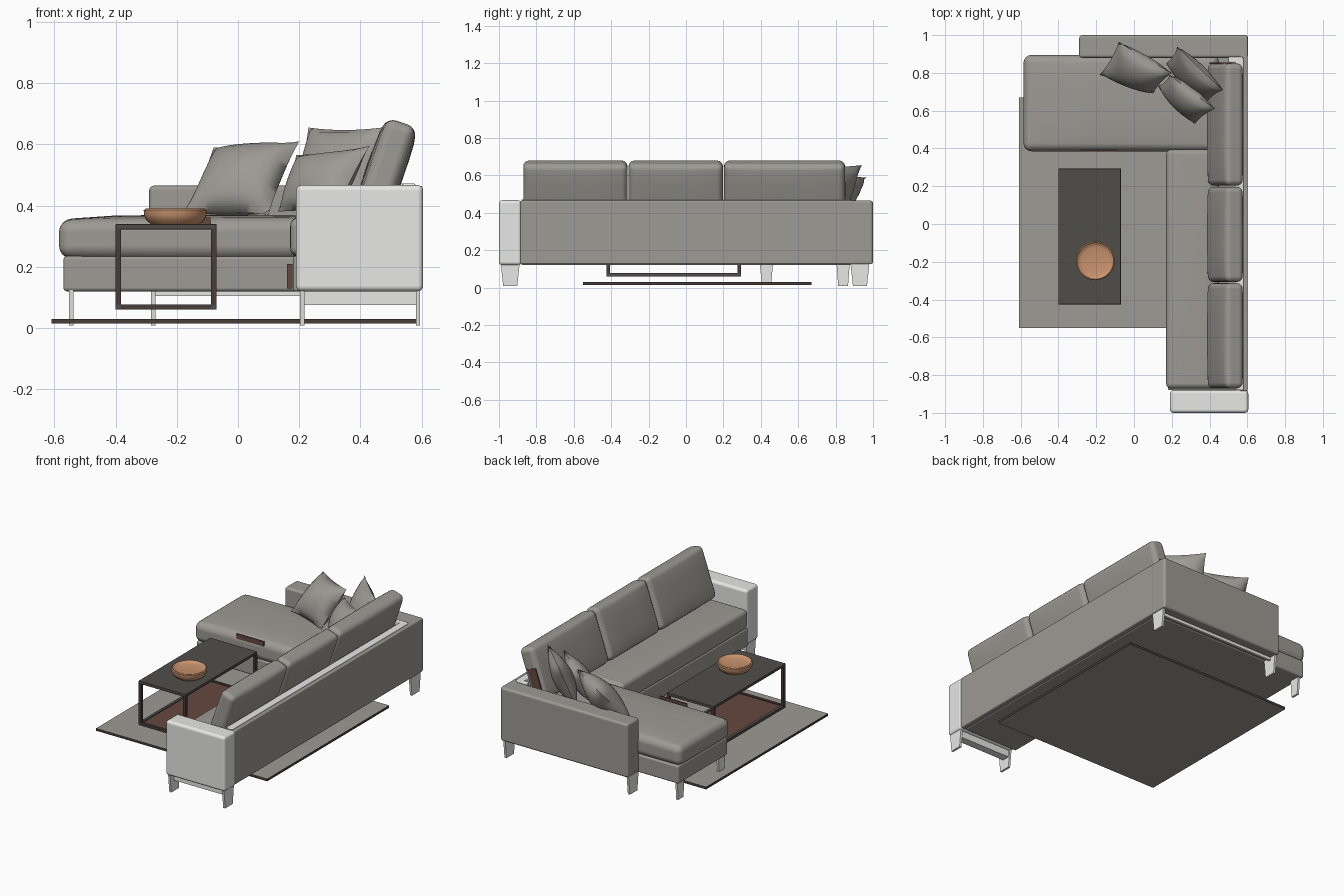
import bpy, bmesh, math
from mathutils import Vector, Matrix

if "Cube" in bpy.data.objects:
    bpy.data.objects.remove(bpy.data.objects["Cube"], do_unlink=True)


def material(name, r, g, b):
    m = bpy.data.materials.new(name)
    m.diffuse_color = (r, g, b, 1)
    m.use_nodes = True
    bsdf = m.node_tree.nodes["Principled BSDF"]
    bsdf.inputs["Base Color"].default_value = (r, g, b, 1)
    bsdf.inputs["Roughness"].default_value = 0.8
    return m


FABRIC = material("grey fabric", 0.34, 0.325, 0.295)
PALE = material("pale fabric", 0.8, 0.8, 0.79)
DARK = material("dark wood", 0.08, 0.076, 0.068)
BROWN = material("brown wood", 0.13, 0.065, 0.05)
CLAY = material("clay", 0.58, 0.29, 0.155)
EDGE = material("dark brown", 0.065, 0.047, 0.042)


def finish(name, bm, mat):
    bmesh.ops.recalc_face_normals(bm, faces=bm.faces[:])
    mesh = bpy.data.meshes.new(name)
    bm.to_mesh(mesh)
    bm.free()
    mesh.materials.append(mat)
    ob = bpy.data.objects.new(name, mesh)
    bpy.context.scene.collection.objects.link(ob)
    return ob


def smooth(ob, angle):
    bpy.ops.object.select_all(action="DESELECT")
    ob.select_set(True)
    bpy.context.view_layer.objects.active = ob
    bpy.ops.object.shade_smooth_by_angle(angle=math.radians(angle))


def box(name, x, y, z, mat, bevel=0.0, bulge=0.0, axis=2, lean=0.0):
    """Box from its extents, with optional rounding, swollen faces and lean."""
    spans = (x, y, z)
    size = Vector([b - a for a, b in spans])
    centre = Vector([(a + b) / 2 for a, b in spans])
    bm = bmesh.new()
    bmesh.ops.create_cube(bm, size=1)
    if bulge:
        across = [e for e in bm.edges
                  if abs(e.verts[0].co[axis] - e.verts[1].co[axis]) < 0.5]
        bmesh.ops.subdivide_edges(bm, edges=across, cuts=5, use_grid_fill=True)
    for v in bm.verts:
        u = [2 * c for c in v.co]
        crown = u[axis] * bulge
        for i in range(3):
            if i != axis:
                crown *= 1 - u[i] ** 4
        v.co = Vector([v.co[i] * size[i] for i in range(3)])
        v.co[axis] += crown
    turn = Matrix.Translation(centre) @ Matrix.Rotation(lean, 4, "Y")
    bmesh.ops.transform(bm, matrix=turn, verts=bm.verts[:])
    ob = finish(name, bm, mat)
    if bevel:
        ob.data.shade_smooth()
        mod = ob.modifiers.new("rounding", "BEVEL")
        mod.width = bevel
        mod.segments = 4
        mod.limit_method = "ANGLE"
        mod.angle_limit = math.radians(50)
        mod.harden_normals = True
    return ob


def pillow(name, corners, thick=0.08, n=14):
    """Puffed pillow stretched between bottom-left, bottom-right, top-right, top-left."""
    a, b, c, d = [Vector(p) for p in corners]
    normal = (b - a).cross(d - a).normalized()
    bm = bmesh.new()
    for side in (-1, 1):
        rows = []
        for j in range(n + 1):
            row = []
            for i in range(n + 1):
                u, v = 2 * i / n - 1, 2 * j / n - 1
                # edges pinch inward between the pointed corners
                s = (u * (1 - 0.06 * (1 - v * v)) + 1) / 2
                t = (v * (1 - 0.06 * (1 - u * u)) + 1) / 2
                p = a.lerp(b, s).lerp(d.lerp(c, s), t)
                puff = ((1 - u * u) * (1 - v * v)) ** 0.55
                row.append(bm.verts.new(p + normal * side * thick * puff))
            rows.append(row)
        for j in range(n):
            for i in range(n):
                bm.faces.new((rows[j][i], rows[j][i + 1], rows[j + 1][i + 1], rows[j + 1][i]))
    bmesh.ops.remove_doubles(bm, verts=bm.verts[:], dist=0.0005)
    smooth(finish(name, bm, FABRIC), 60)


def lathe(name, profile, at, mat, steps=40):
    bm = bmesh.new()
    verts = [bm.verts.new((r, 0, z)) for r, z in profile]
    edges = [bm.edges.new(pair) for pair in zip(verts, verts[1:])]
    bmesh.ops.spin(bm, geom=verts + edges, cent=(0, 0, 0), axis=(0, 0, 1),
                   angle=2 * math.pi, steps=steps)
    bmesh.ops.remove_doubles(bm, verts=bm.verts[:], dist=0.0005)
    bmesh.ops.translate(bm, vec=at, verts=bm.verts[:])
    smooth(finish(name, bm, mat), 40)


# Rug: grey on both faces, dark around the edge
rug = box("rug", (-0.61, 0.59), (-0.55, 0.67), (0.015, 0.03), FABRIC)
rug.data.materials.append(EDGE)
for f in rug.data.polygons:
    f.material_index = 0 if abs(f.normal.z) > 0.5 else 1

# Sofa frame
box("seat_base", (0.18, 0.57), (-0.88, 0.89), (0.12, 0.235), FABRIC, 0.008)
box("chaise_base", (-0.57, 0.2), (0.395, 0.89), (0.12, 0.235), FABRIC, 0.012)
box("back_panel", (0.56, 0.602), (-0.885, 0.995), (0.125, 0.465), FABRIC, 0.008)
box("back_lining", (0.535, 0.58), (-0.88, 0.88), (0.23, 0.472), PALE, 0.006)
box("corner_lining", (0.5, 0.575), (0.855, 0.885), (0.23, 0.472), PALE, 0.006)
box("front_arm", (0.19, 0.605), (-1.0, -0.88), (0.12, 0.467), PALE, 0.018)
box("rear_arm", (-0.29, 0.603), (0.88, 1.0), (0.125, 0.465), FABRIC, 0.015)

# Seat cushions
box("seat_cushion", (0.17, 0.45), (-0.872, 0.395), (0.235, 0.36), FABRIC, 0.028, 0.01)
box("chaise_cushion", (-0.585, 0.45), (0.385, 0.895), (0.228, 0.355), FABRIC, 0.042, 0.015)

# Leaning back cushions, with a brown patch on the corner end
LEAN = math.radians(19)
for i, (y0, y1) in enumerate(((-0.87, -0.313), (-0.307, 0.197), (0.203, 0.85))):
    box(f"back_cushion_{i + 1}", (0.433, 0.533), (y0, y1), (0.355, 0.68), FABRIC,
        0.03, 0.012, axis=0, lean=LEAN)
box("cushion_end_patch", (0.428, 0.488), (0.846, 0.854), (0.38, 0.56), BROWN, lean=LEAN)

# Small brown patches on the chaise front
box("chaise_cushion_patch", (-0.28, -0.09), (0.384, 0.392), (0.33, 0.362), BROWN)
box("chaise_base_patch", (0.16, 0.178), (0.389, 0.396), (0.13, 0.21), BROWN)

# Loose pillows
pillow("pillow_left", ((-0.18, 0.79, 0.375), (0.1, 0.69, 0.37),
                       (0.2, 0.8, 0.61), (-0.08, 0.965, 0.59)))
pillow("pillow_front", ((0.13, 0.73, 0.38), (0.32, 0.53, 0.375),
                        (0.43, 0.61, 0.595), (0.19, 0.79, 0.565)), 0.062)
pillow("pillow_back", ((0.17, 0.85, 0.39), (0.38, 0.64, 0.39),
                       (0.47, 0.71, 0.655), (0.23, 0.94, 0.655)), 0.06)

# Flat plate legs, narrowing toward the floor
LEGS = {
    "front_arm_leg_right": (0.21, -0.94), "front_arm_leg_left": (0.588, -0.94),
    "rear_arm_leg_left": (0.588, 0.93), "rear_arm_leg_right": (-0.277, 0.93),
    "chaise_leg_front": (-0.545, 0.43), "chaise_leg_rear": (-0.545, 0.84),
}
for name, (x, y) in LEGS.items():
    w = 0.035 if name.startswith("chaise") else 0.05
    foot = 0.03 if name == "chaise_leg_front" else 0.008
    leg = box(name, (x - 0.007, x + 0.007), (y - w, y + w), (foot, 0.125), PALE)
    for v in leg.data.vertices:
        if v.co.z < 0.1:
            v.co.y = y + (v.co.y - y) * 0.75
box("front_arm_rail", (0.21, 0.588), (-0.95, -0.9), (0.075, 0.122), PALE)
box("rear_arm_rail", (-0.277, 0.588), (0.925, 0.94), (0.105, 0.127), PALE)

# Coffee table: top, two end frames, long rails and lower shelf
X0, X1, Y0, Y1, T = -0.4, -0.07, -0.425, 0.293, 0.018
box("table_top", (X0, X1), (Y0, Y1), (0.322, 0.34), DARK, 0.003)
for side, x in (("right", X0), ("left", X1 - T)):
    box(f"table_rail_{side}", (x, x + T), (Y0, Y1), (0.06, 0.077), DARK)
    for end, y in (("front", Y0), ("rear", Y1 - T)):
        box(f"table_leg_{end}_{side}", (x, x + T), (y, y + T), (0.06, 0.323), EDGE)
for end, y in (("front", Y0), ("rear", Y1 - T)):
    box(f"table_rail_{end}", (X0 + T, X1 - T), (y, y + T), (0.06, 0.077), EDGE)
box("table_shelf", (X0 + T, X1 - T), (Y0 + T, Y1 - T), (0.062, 0.072), BROWN)

# Shallow bowl on the table
lathe("bowl", ((0, 0.34), (0.08, 0.34), (0.094, 0.352), (0.102, 0.368), (0.103, 0.385),
               (0.097, 0.39), (0.09, 0.382), (0.07, 0.377), (0, 0.375)),
      (-0.205, -0.195, 0), CLAY)
